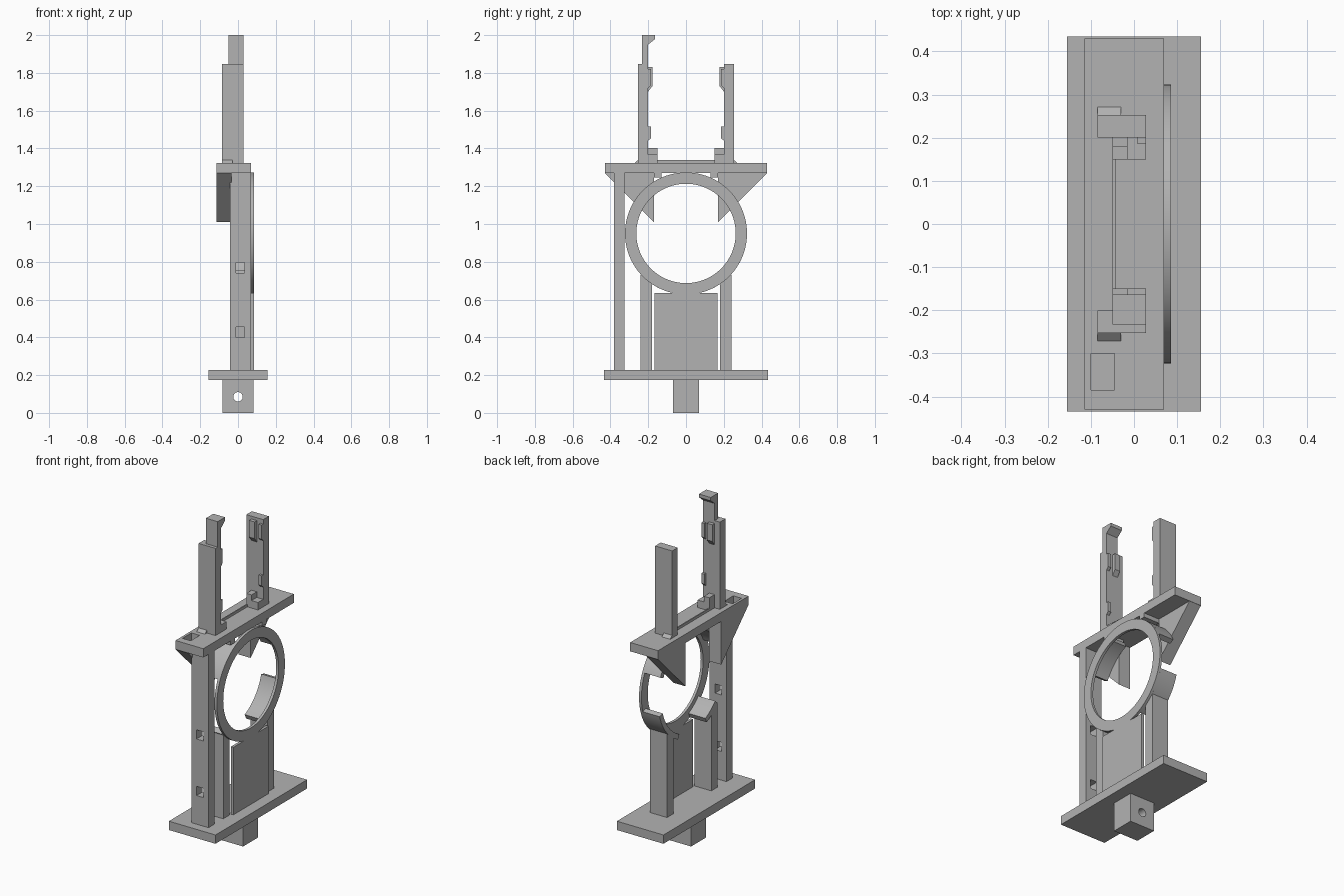
import bpy
import bmesh
from math import radians, cos, sin

if "Cube" in bpy.data.objects:
    bpy.data.objects.remove(bpy.data.objects["Cube"])

grey = bpy.data.materials.new("plain_grey")
grey.use_nodes = True
COLOUR = (0.45, 0.45, 0.45, 1)
grey.diffuse_color = COLOUR
grey.node_tree.nodes["Principled BSDF"].inputs["Base Color"].default_value = COLOUR


def finish(name, bm):
    bmesh.ops.recalc_face_normals(bm, faces=bm.faces)
    mesh = bpy.data.meshes.new(name)
    bm.to_mesh(mesh)
    bm.free()
    mesh.materials.append(grey)
    obj = bpy.data.objects.new(name, mesh)
    bpy.context.collection.objects.link(obj)
    return obj


def prism(name, x0, x1, outline):
    """Extrude a (y, z) outline from x0 to x1."""
    bm = bmesh.new()
    face = bm.faces.new([bm.verts.new((x0, y, z)) for y, z in outline])
    out = bmesh.ops.extrude_face_region(bm, geom=[face])
    moved = [v for v in out["geom"] if isinstance(v, bmesh.types.BMVert)]
    bmesh.ops.translate(bm, verts=moved, vec=(x1 - x0, 0, 0))
    return finish(name, bm)


def box(name, x, y, z):
    (y0, y1), (z0, z1) = y, z
    return prism(name, x[0], x[1], [(y0, z0), (y1, z0), (y1, z1), (y0, z1)])


def band(name, x0, x1, r0, r1, start, end, steps):
    """Rectangular section swept round the hoop axis."""
    bm = bmesh.new()
    closed = end - start >= 360
    rings = []
    for i in range(steps + (0 if closed else 1)):
        a = radians(start + (end - start) * i / steps)
        rings.append([bm.verts.new((x, r * cos(a), HOOP_Z + r * sin(a)))
                      for x, r in ((x0, r0), (x1, r0), (x1, r1), (x0, r1))])
    for i in range(steps):
        a, b = rings[i], rings[(i + 1) % len(rings)]
        for k in range(4):
            n = (k + 1) % 4
            bm.faces.new((a[k], a[n], b[n], b[k]))
    if not closed:
        bm.faces.new(rings[0])
        bm.faces.new(rings[-1])
    obj = finish(name, bm)
    bpy.ops.object.select_all(action="DESELECT")
    obj.select_set(True)
    bpy.context.view_layer.objects.active = obj
    bpy.ops.object.shade_smooth_by_angle(angle=radians(30))
    return obj


def cut(obj, cutter):
    mod = obj.modifiers.new("cut", "BOOLEAN")
    mod.operation = "DIFFERENCE"
    mod.solver = "EXACT"
    mod.object = cutter
    bpy.context.view_layer.objects.active = obj
    bpy.ops.object.modifier_apply(modifier=mod.name)
    bpy.data.objects.remove(cutter)


HOOP_Z, R_IN, R_OUT = 0.95, 0.263, 0.323
FRAME = (-0.042, 0.07)
ARM = (-0.085, 0.028)

# Base plate and drilled foot
box("base_plate", (-0.155, 0.155), (-0.435, 0.435), (0.175, 0.228))
foot = box("foot", (-0.083, 0.083), (-0.07, 0.07), (0, 0.176))
bpy.ops.mesh.primitive_cylinder_add(vertices=32, radius=0.025, depth=0.4,
                                    location=(0, 0, 0.085), rotation=(radians(90), 0, 0))
cut(foot, bpy.context.object)

# Tall post with two square holes
post = box("post", FRAME, (-0.38, -0.325), (0.228, 1.271))
for z in (0.4, 0.74):
    cut(post, box("hole_cutter", (-0.01, 0.035), (-0.5, -0.2), (z, z + 0.055)))

# Hoop, its front panel and rear retaining bands
band("hoop", 0.07, 0.086, R_IN, R_OUT, 0, 360, 96)
box("front_panel", (0.07, 0.086), (-0.167, 0.167), (0.228, 0.634))
prism("panel_neck", 0.07, 0.086, [(-0.08, 0.63), (0.08, 0.63), (0.05, 0.645), (-0.05, 0.645)])
for name, start, end in (("lower_left", -65, -16), ("lower_right", -138, -115),
                         ("upper_left", 25, 68), ("upper_right", 112, 155)):
    band(name + "_band", -0.035 if "upper" in name else FRAME[0], 0.071,
         0.292, R_OUT, start, end, 16)

# Top plate with a pocket and a thin ridge
top = box("top_plate", (-0.115, 0.07), (-0.43, 0.43), (1.27, 1.323))
cut(top, box("pocket_cutter", (-0.1, -0.045), (-0.385, -0.3), (1.2, 1.4)))
box("top_ridge", (-0.05, -0.043), (-0.15, 0.15), (1.32, 1.338))

# Parts repeated on both sides
for s, side in ((-1, "front"), (1, "rear")):
    def at(a, b):
        return sorted((s * a, s * b))

    def outline(pts):
        return [(s * y, z) for y, z in pts]

    prism(side + "_column", *FRAME,
          outline([(0.18, 0.228), (0.24, 0.228), (0.24, 0.731), (0.18, 0.682)]))
    prism(side + "_gusset", -0.115, -0.035,
          outline([(0.17, 1.271), (0.17, 1.01), (0.43, 1.271)]))
    box(side + "_stop", (-0.035, 0.07), at(0.13, 0.17), (1.245, 1.271))
    box(side + "_arm", ARM, at(0.2, 0.253), (1.32, 1.847))
    prism(side + "_arm_fillet", -0.085, -0.03,
          outline([(0.25, 1.32), (0.275, 1.32), (0.25, 1.342)]))
    box(side + "_low_step", (-0.05, ARM[1]), at(0.15, 0.201), (1.32, 1.368))
    box(side + "_high_step", (-0.05, -0.015), at(0.15, 0.201), (1.36, 1.402))
    prism(side + "_grip", -0.05, -0.015,
          outline([(0.201, 1.7), (0.178, 1.73), (0.178, 1.83), (0.201, 1.83)]))
    for z, h in ((1.44, 0.075), (1.72, 0.1)):
        prism(side + "_nub", 0.008, ARM[1],
              outline([(0.201, z), (0.185, z + 0.015), (0.185, z + h), (0.201, z + h)]))

# Hooked tip on the front arm
prism("hook_tip", -0.05, ARM[1],
      [(-0.233, 1.84), (-0.2, 1.84), (-0.2, 1.95), (-0.163, 1.98), (-0.163, 2), (-0.233, 2)])
